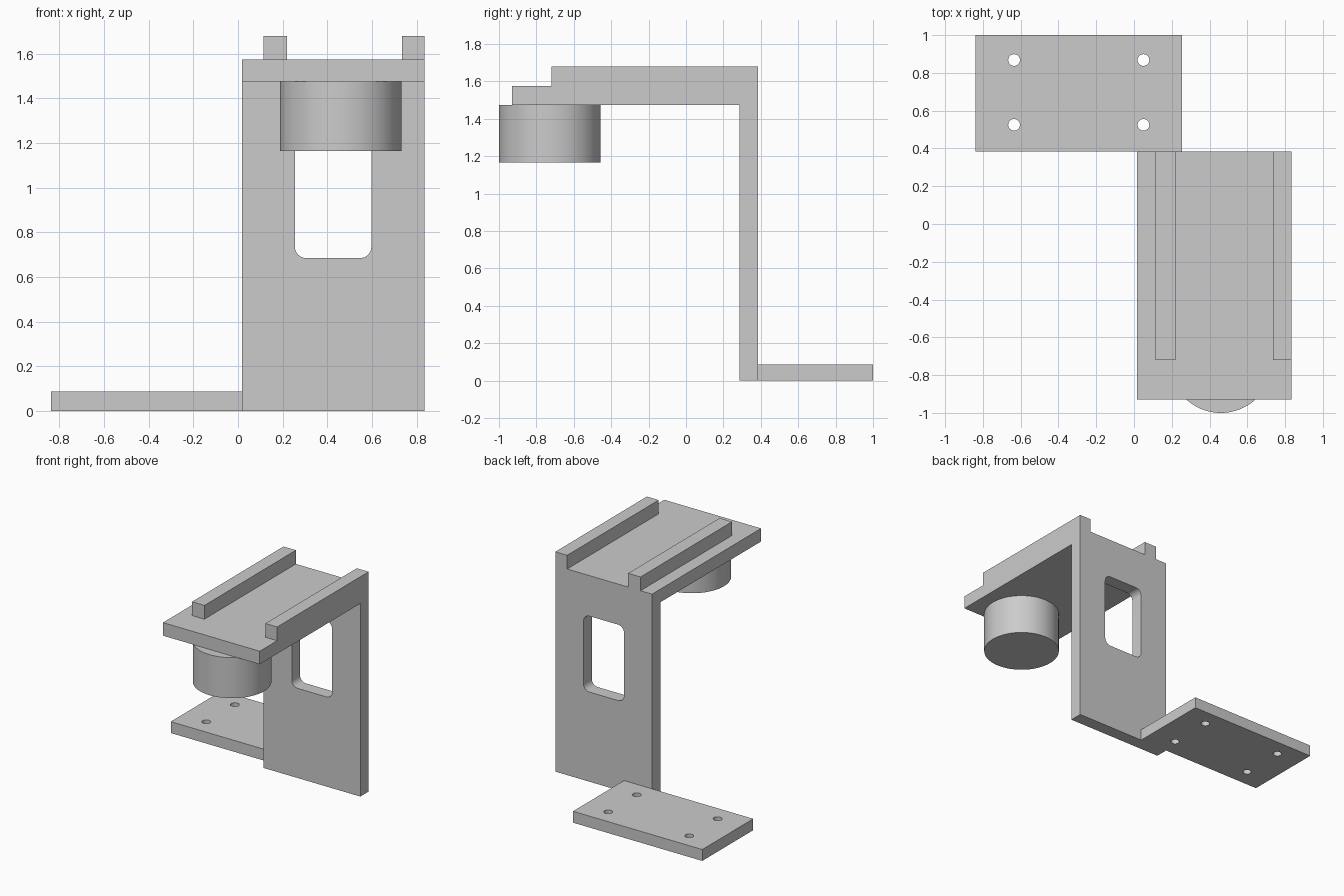
import bpy
import bmesh
from math import radians
from mathutils import Matrix, Vector

if "Cube" in bpy.data.objects:
    bpy.data.objects.remove(bpy.data.objects["Cube"], do_unlink=True)

grey = bpy.data.materials.new("light grey")
grey.use_nodes = True
colour = (0.6, 0.6, 0.6, 1)
grey.diffuse_color = colour
grey.node_tree.nodes["Principled BSDF"].inputs["Base Color"].default_value = colour


def finish(name, bm):
    bmesh.ops.recalc_face_normals(bm, faces=bm.faces)
    mesh = bpy.data.meshes.new(name)
    bm.to_mesh(mesh)
    bm.free()
    mesh.materials.append(grey)
    obj = bpy.data.objects.new(name, mesh)
    bpy.context.collection.objects.link(obj)
    return obj


def box(name, low, high, round_y=0):
    """Box between two corners; round_y rounds the edges running along y."""
    low, high = Vector(low), Vector(high)
    bm = bmesh.new()
    bmesh.ops.create_cube(bm, size=1, matrix=Matrix.Translation((low + high) / 2)
                          @ Matrix.Diagonal((*(high - low), 1)))
    if round_y:
        edges = [e for e in bm.edges
                 if abs(e.verts[0].co.y - e.verts[1].co.y) > 0.01]
        bmesh.ops.bevel(bm, geom=edges, offset=round_y, segments=8,
                        profile=0.5, affect='EDGES')
    return finish(name, bm)


def cylinder(name, centre, radius, depth, sides):
    bm = bmesh.new()
    bmesh.ops.create_cone(bm, cap_ends=True, segments=sides, radius1=radius,
                          radius2=radius, depth=depth,
                          matrix=Matrix.Translation(centre))
    return finish(name, bm)


def cut(obj, cutter):
    mod = obj.modifiers.new("cut", 'BOOLEAN')
    mod.operation = 'DIFFERENCE'
    mod.solver = 'EXACT'
    mod.object = cutter
    bpy.context.view_layer.objects.active = obj
    bpy.ops.object.modifier_apply(modifier=mod.name)
    bpy.data.objects.remove(cutter, do_unlink=True)


def smooth(obj):
    bpy.ops.object.select_all(action='DESELECT')
    obj.select_set(True)
    bpy.context.view_layer.objects.active = obj
    bpy.ops.object.shade_smooth_by_angle(angle=radians(30))


LEFT, RIGHT = 0.835, 0.017     # bracket extent in x
BACK, WALL_FRONT, SHELF_FRONT = 0.385, 0.285, -0.93
UNDER, TOP, RAIL_TOP = 1.475, 1.575, 1.68

# Upright wall and shelf: one bent profile swept across x
profile = [(BACK, 0), (BACK, TOP), (SHELF_FRONT, TOP),
           (SHELF_FRONT, UNDER), (WALL_FRONT, UNDER), (WALL_FRONT, 0)]
bm = bmesh.new()
face = bm.faces.new([bm.verts.new((RIGHT, y, z)) for y, z in profile])
swept = bmesh.ops.extrude_face_region(bm, geom=[face])["geom"]
bmesh.ops.translate(bm, vec=(LEFT - RIGHT, 0, 0),
                    verts=[v for v in swept if isinstance(v, bmesh.types.BMVert)])
bracket = finish("bracket", bm)

# Rounded window through the wall
cut(bracket, box("window_cutter", (0.255, 0.2, 0.685), (0.597, 0.5, 1.265), 0.05))
smooth(bracket)

# Guide rails on the shelf
for name, x0, x1 in (("right_rail", 0.115, 0.22), ("left_rail", 0.735, LEFT)):
    box(name, (x0, -0.72, TOP), (x1, BACK, RAIL_TOP))

# Round boss hanging under the shelf
boss = cylinder("boss", (0.46, -0.728, 1.32), 0.272, 0.31, 96)
smooth(boss)

# Mounting foot with four screw holes
foot = box("mounting_foot", (-0.838, BACK, 0), (0.255, 1, 0.087))
for x in (-0.635, 0.05):
    for y in (0.525, 0.868):
        cut(foot, cylinder("hole_cutter", (x, y, 0.04), 0.031, 0.3, 32))
smooth(foot)
